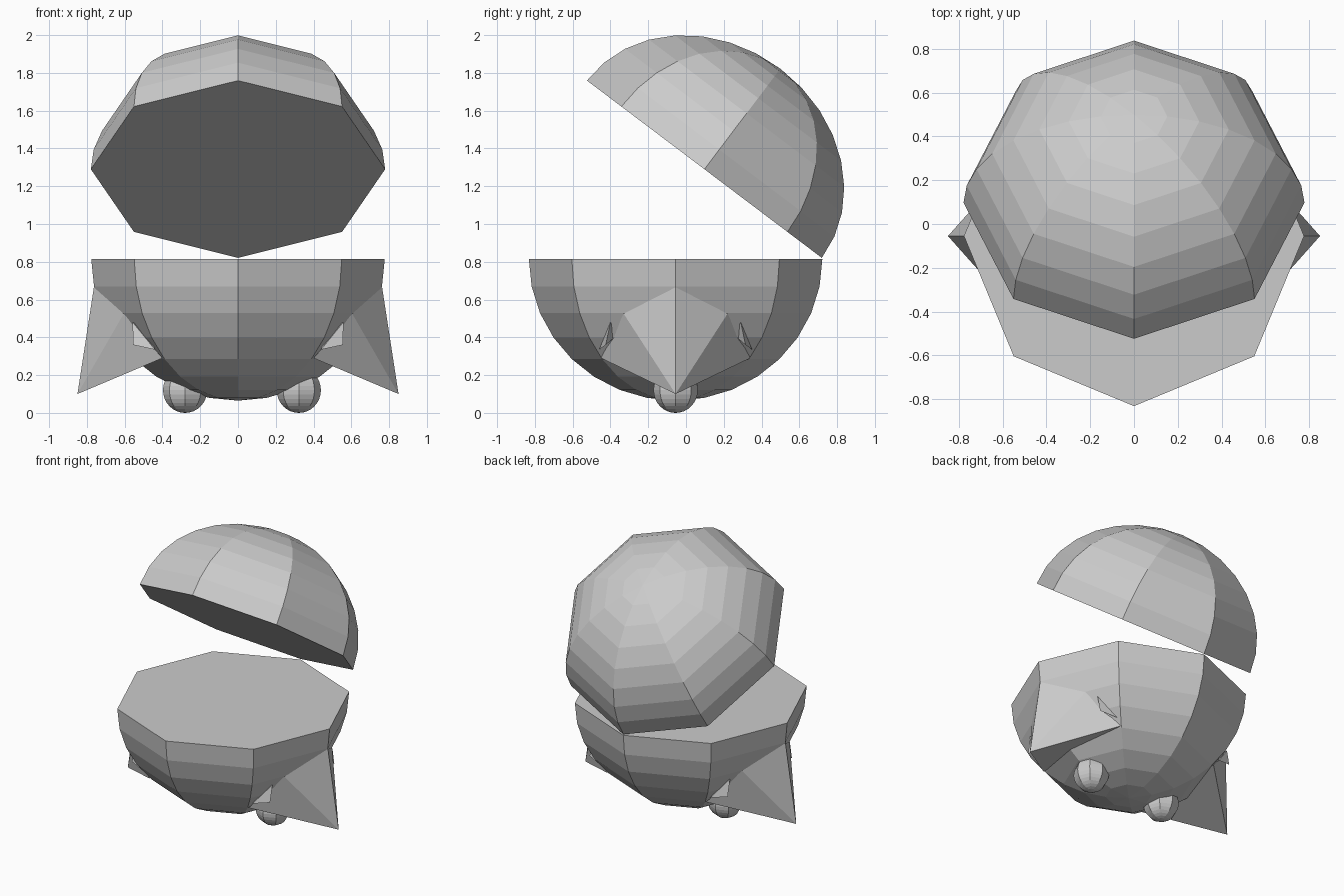
import bpy, bmesh, math
from mathutils import Matrix, Vector

if "Cube" in bpy.data.objects:
    bpy.data.objects.remove(bpy.data.objects["Cube"])

YC = -0.055  # centre line of body, fins and feet


def finish(name, bm):
    bmesh.ops.recalc_face_normals(bm, faces=bm.faces)
    me = bpy.data.meshes.new(name)
    bm.to_mesh(me)
    bm.free()
    ob = bpy.data.objects.new(name, me)
    bpy.context.collection.objects.link(ob)
    return ob


def ball(name, center, radius, height, tilt=0.0, keep=0):
    """Eight-sided sphere; keep=1 / -1 leaves the capped upper / lower half."""
    bm = bmesh.new()
    bmesh.ops.create_uvsphere(bm, u_segments=8, v_segments=16, radius=1)
    if keep:
        cut = [v for v in bm.verts if v.co.z * keep < -0.01]
        bmesh.ops.delete(bm, geom=cut, context='VERTS')
        rim = [e for e in bm.edges if e.is_boundary]
        bmesh.ops.contextual_create(bm, geom=rim)
    m = (Matrix.Translation(center) @ Matrix.Rotation(tilt, 4, 'X')
         @ Matrix.Diagonal((radius, radius, height, 1)))
    bm.transform(m)
    return finish(name, bm)


def hull(name, points):
    bm = bmesh.new()
    for p in points:
        bm.verts.new(p)
    bmesh.ops.convex_hull(bm, input=bm.verts)
    return finish(name, bm)


# Lower bowl and tipped-back lid
ball("lower_bowl", (0, YC, 0.815), 0.777, 0.75, keep=-1)
ball("open_lid", (0, 0.0975, 1.29), 0.779, 0.667, math.radians(-37.05), keep=1)

# Small round feet
for side, x in (("left", -0.28), ("right", 0.322)):
    ball(side + "_foot", (x, YC, 0.12), 0.117, 0.12)

# Side fins and the little spikes on their edges
for side, s in (("left", -1), ("right", 1)):
    pts = [(s * 0.763, YC, 0.665), (s * 0.85, YC, 0.10), (s * 0.45, YC, 0.29)]
    for f in (-1, 1):
        pts += [(s * 0.605, YC + f * 0.275, 0.525), (s * 0.40, YC + f * 0.395, 0.29)]
        hull(side + ("_front" if f < 0 else "_back") + "_spike",
             [(s * 0.558, YC + f * 0.345, 0.48), (s * 0.556, YC + f * 0.37, 0.36),
              (s * 0.44, YC + f * 0.405, 0.335), (s * 0.46, YC + f * 0.30, 0.42)])
    hull(side + "_fin", pts)
